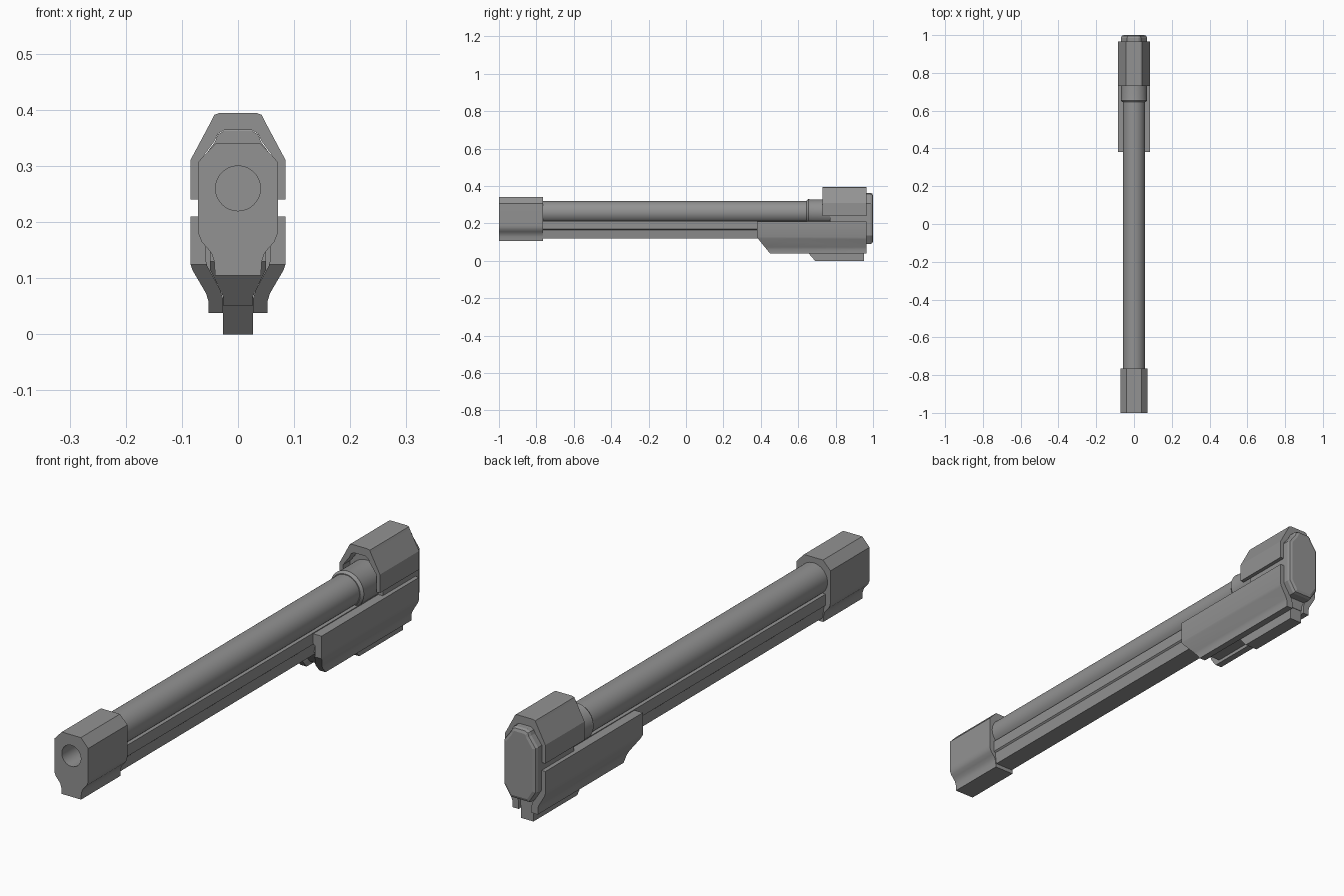
import bpy, bmesh, math
from mathutils import Vector

if "Cube" in bpy.data.objects:
    bpy.data.objects.remove(bpy.data.objects["Cube"])

# Dark grey finish shared by all parts
steel = bpy.data.materials.new("dark_grey")
steel.diffuse_color = (0.29, 0.29, 0.29, 1)
steel.use_nodes = True
steel.node_tree.nodes["Principled BSDF"].inputs["Base Color"].default_value = steel.diffuse_color


def sym(half):
    """Close a right-hand (x, z) half profile by mirroring it across x = 0."""
    return half + [(-x, z) for x, z in reversed(half)]


def shade(ob, angle):
    bpy.ops.object.select_all(action='DESELECT')
    ob.select_set(True)
    bpy.context.view_layer.objects.active = ob
    bpy.ops.object.shade_smooth_by_angle(angle=math.radians(angle))


def finish(name, bm, smooth=None):
    bmesh.ops.recalc_face_normals(bm, faces=bm.faces[:])
    me = bpy.data.meshes.new(name)
    bm.to_mesh(me)
    bm.free()
    me.materials.append(steel)
    ob = bpy.data.objects.new(name, me)
    bpy.context.collection.objects.link(ob)
    if smooth:
        shade(ob, smooth)
    return ob


def prism(name, profile, y0, y1, cut=None, end_bevel=0, smooth=None):
    """Extrude an (x, z) profile along y; cut = two (y, z) points of a sloped front."""
    bm = bmesh.new()
    face = bm.faces.new([bm.verts.new((x, y0, z)) for x, z in profile])
    out = bmesh.ops.extrude_face_region(bm, geom=[face])
    for v in out['geom']:
        if isinstance(v, bmesh.types.BMVert):
            v.co.y = y1
    if cut:
        (ya, za), (yb, zb) = cut
        bmesh.ops.bisect_plane(
            bm, geom=bm.verts[:] + bm.edges[:] + bm.faces[:], plane_co=(0, ya, za),
            plane_no=Vector((0, zb - za, ya - yb)), clear_outer=True)
        bmesh.ops.holes_fill(bm, edges=[e for e in bm.edges if e.is_boundary])
    # extrude_face_region keeps the start face, so the solid is closed
    if end_bevel:
        edges = [e for e in bm.edges if all(abs(v.co.y - y1) < 1e-5 for v in e.verts)]
        bmesh.ops.bevel(bm, geom=edges, offset=end_bevel, segments=2, profile=0.5,
                        affect='EDGES')
    return finish(name, bm, smooth)


def lathe(name, rings, z=0.26, n=48):
    """Closed turned part along y from (y, radius) rings."""
    bm = bmesh.new()
    loops = [[bm.verts.new((r * math.cos(2 * math.pi * i / n), y,
                            z + r * math.sin(2 * math.pi * i / n)))
              for i in range(n)] for y, r in rings]
    for a, b in zip(loops, loops[1:]):
        for i in range(n):
            j = (i + 1) % n
            bm.faces.new((a[i], a[j], b[j], b[i]))
    bm.faces.new(loops[0])
    bm.faces.new(loops[-1])
    return finish(name, bm, 30)


# Barrel tube and its collar
lathe("barrel", [(-0.78, 0.059), (0.80, 0.059)])
lathe("barrel_collar", [(0.645, 0.062), (0.655, 0.070), (0.665, 0.068), (0.80, 0.068)])

# Rail under the barrel
prism("under_rail", sym([(0.038, 0.12), (0.044, 0.165), (0.050, 0.170), (0.050, 0.213),
                         (0.030, 0.215)]), -0.78, 0.90)

# Muzzle block with bore
muzzle = prism("muzzle_block", sym([
    (0.041, 0.105), (0.042, 0.128), (0.047, 0.144), (0.056, 0.155), (0.065, 0.165),
    (0.070, 0.178), (0.071, 0.19), (0.071, 0.307), (0.040, 0.34)]), -1.0, -0.765)
bore = lathe("bore_cutter", [(-1.1, 0.04), (-0.79, 0.04)])
bore.hide_render = True
bore.hide_viewport = True
mod = muzzle.modifiers.new("bore", 'BOOLEAN')
mod.object = bore
mod.operation = 'DIFFERENCE'
mod.solver = 'EXACT'
bpy.context.view_layer.objects.active = muzzle
bpy.ops.object.modifier_apply(modifier="bore")
bpy.data.objects.remove(bore)
shade(muzzle, 32)

# Rear core with rounded end plate
prism("rear_core", sym([(0.040, 0.09), (0.069, 0.135), (0.069, 0.305), (0.041, 0.343),
                        (0.036, 0.356), (0.024, 0.363)]), 0.77, 1.0, end_bevel=0.014)

# Arched top cover around the core
outer = sym([(0.085, 0.24), (0.085, 0.31), (0.046, 0.383), (0.042, 0.391), (0.034, 0.394)])
inner = sym([(0.070, 0.24), (0.070, 0.306), (0.042, 0.344), (0.036, 0.357), (0.024, 0.364)])
prism("top_cover", outer + inner[::-1], 0.73, 0.965)

# Side shrouds, mirrored, with sloped lower front
panel = [(0.042, 0.21), (0.085, 0.21), (0.085, 0.126), (0.081, 0.114),
         (0.057, 0.073), (0.053, 0.060), (0.053, 0.038), (0.027, 0.038), (0.027, 0.065),
         (0.032, 0.080), (0.055, 0.122), (0.058, 0.135), (0.058, 0.165), (0.042, 0.18)]
for side, label in ((1, "right"), (-1, "left")):
    prism(label + "_shroud", [(side * x, z) for x, z in panel], 0.38, 0.965,
          cut=((0.38, 0.124), (0.45, 0.038)), smooth=25)

# Filler between the shrouds, sloped at the front
prism("shroud_filler", sym([(0.026, 0.05), (0.026, 0.066), (0.042, 0.10), (0.050, 0.115),
                            (0.050, 0.15)]), 0.40, 0.955, cut=((0.40, 0.13), (0.47, 0.05)))

# Lower lug
prism("lower_lug", sym([(0.0265, 0.0), (0.0265, 0.07)]), 0.62, 0.953,
      cut=((0.655, 0.04), (0.69, 0.0)))
